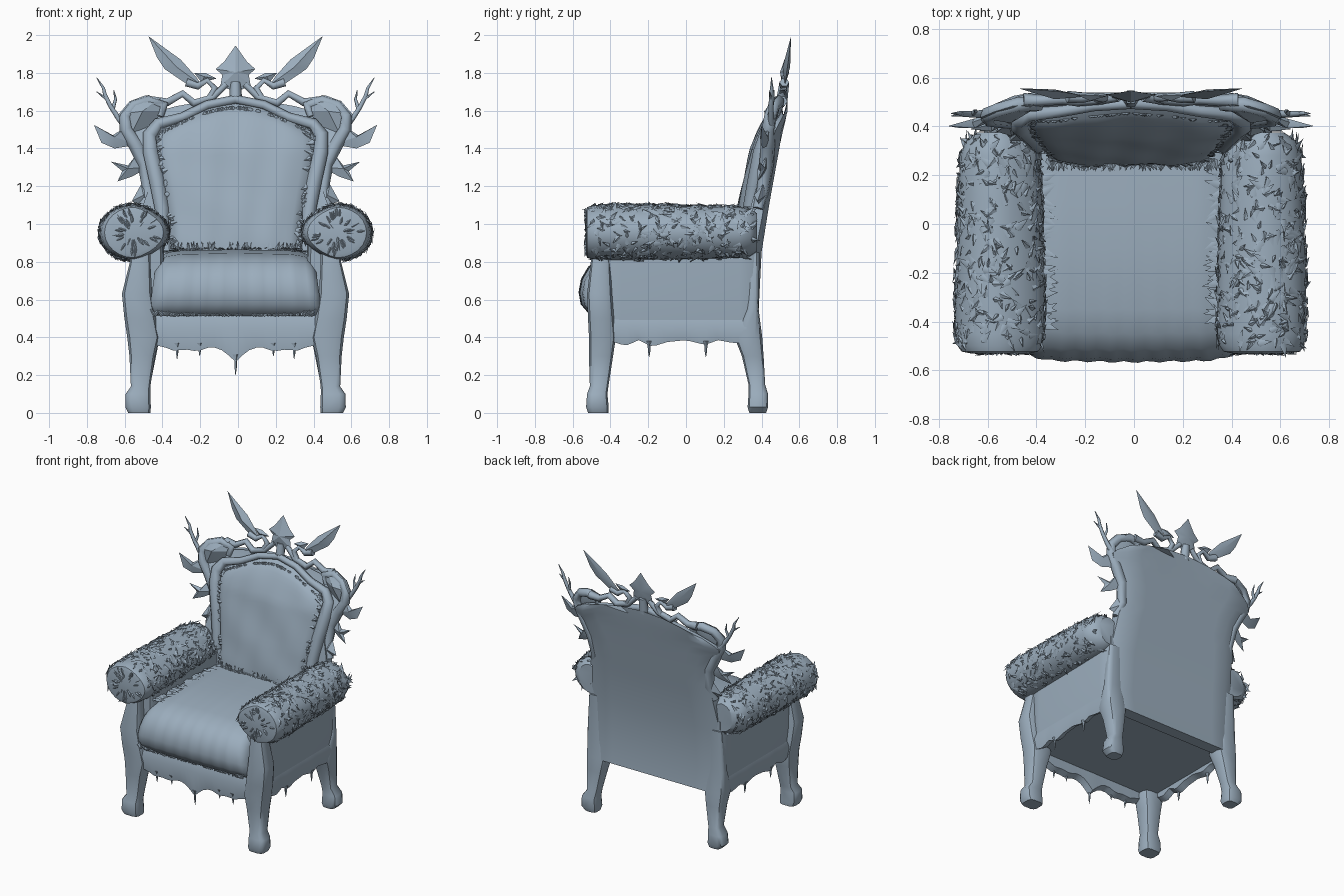
import bpy, bmesh, math, random
from mathutils import Vector as V

if "Cube" in bpy.data.objects:
    bpy.data.objects.remove(bpy.data.objects["Cube"])

random.seed(4)
XO = -0.013                     # the chair body sits slightly left of centre
mat = bpy.data.materials.new("slate blue")
mat.diffuse_color = (0.33, 0.42, 0.51, 1)
mat.use_nodes = True
mat.node_tree.nodes["Principled BSDF"].inputs["Base Color"].default_value = mat.diffuse_color


def mesh(name, verts, faces, angle=40):
    me = bpy.data.meshes.new(name)
    me.from_pydata([(v[0] + XO, v[1], v[2]) for v in verts], [], faces)
    bm = bmesh.new()
    bm.from_mesh(me)
    bmesh.ops.recalc_face_normals(bm, faces=bm.faces)
    bm.to_mesh(me)
    bm.free()
    me.shade_smooth()
    me.set_sharp_from_angle(angle=math.radians(angle))
    me.materials.append(mat)
    bpy.context.collection.objects.link(bpy.data.objects.new(name, me))


def loft(name, rings, angle=40):
    n, m = len(rings[0]), len(rings)
    faces = [(i * n + j, i * n + (j + 1) % n, (i + 1) * n + (j + 1) % n, (i + 1) * n + j)
             for i in range(m - 1) for j in range(n)]
    faces += [tuple(range(n)), tuple(range((m - 1) * n, m * n))]
    mesh(name, [p for r in rings for p in r], faces, angle)


def post(name, rows, s, k=0.55, n=12):
    # rows: z, x0, x1, y0, y1 lofted upwards as rounded rectangles
    rings = []
    for z, x0, x1, y0, y1 in rows:
        ring = []
        for i in range(n):
            a = math.tau * (i + 0.5) / n
            c, d = math.cos(a), math.sin(a)
            c, d = math.copysign(abs(c) ** k, c), math.copysign(abs(d) ** k, d)
            ring.append((s * ((x0 + x1) / 2 + c * (x1 - x0) / 2), (y0 + y1) / 2 + d * (y1 - y0) / 2, z))
        rings.append(ring)
    loft(name, rings)


def lerp(t, pts):
    for (a, va), (b, vb) in zip(pts, pts[1:]):
        if t <= b:
            return va + (vb - va) * max(0, (t - a) / (b - a))
    return pts[-1][1]


def back_y(x, z):
    # leaning rear surface of the backrest, side wings curling forward
    y = lerp(z, [(0.37, 0.4), (0.55, 0.385), (0.85, 0.4), (1.1, 0.44), (1.6, 0.53), (2, 0.585)])
    return y - 0.25 * max(0, abs(x) - 0.45)


def back_depth(z):
    # thickness of the panel, thinning towards the crown
    return lerp(z, [(1.1, .085), (1.4, .08), (1.66, .035)])


def tube(name, pts, radii, off=0.04):
    # tapered carved strand through (x, z) points following the back
    cu = bpy.data.curves.new(name, 'CURVE')
    cu.dimensions, cu.bevel_depth, cu.bevel_resolution = '3D', 1, 1
    cu.use_fill_caps = True
    sp = cu.splines.new('POLY')
    sp.points.add(len(pts) - 1)
    for p, (x, z), r in zip(sp.points, pts, radii):
        p.co = (x + XO, back_y(x, z) - (off if off else back_depth(z) + .01), z, 1)
        p.radius = r
    cu.materials.append(mat)
    bpy.context.collection.objects.link(bpy.data.objects.new(name, cu))


def leaf(name, pts, thick, off=0.04):
    # carved leaf: outline with a ridge point in front and behind
    n = len(pts)
    vs = [(x, back_y(x, z) - off, z) for x, z in pts]
    c = [sum(v[i] for v in vs) / n for i in range(3)]
    vs += [(c[0], c[1] - thick, c[2]), (c[0], c[1] + thick * 0.6, c[2])]
    mesh(name, vs, [(i, (i + 1) % n, n + k) for i in range(n) for k in (0, 1)], 25)


def spikes(name, samples):
    vs, fs = [], []
    for p, n, t, ln in samples:
        side = n.cross(t).normalized() * ln * 0.3
        b = len(vs)
        vs += [p + side, p - side, p + n * 0.008 - t * 0.01, p + t * ln + n * random.uniform(0.002, 0.016)]
        fs += [(b, b + 2, b + 3), (b + 2, b + 1, b + 3), (b, b + 1, b + 2), (b, b + 1, b + 3)]
    mesh(name, vs, fs, 60)


def box(name, x0, x1, y0, y1, z0, z1):
    loft(name, [[(x0, y0, z), (x1, y0, z), (x1, y1, z), (x0, y1, z)] for z in (z0, z1)])


# ---- padded arms, their fur, legs and side walls
ARM = [(-0.53, 0.66), (-0.523, 0.86), (-0.5, 0.95), (-0.45, 1), (-0.3, 1), (-0.1, 0.97), (0.1, 0.94),
       (0.28, 0.89), (0.34, 0.78), (0.375, 0.5)]


def arm_pt(s, y, a):
    k = lerp(y, ARM)
    c, d = math.cos(a), math.sin(a)
    tilt = -0.03 * c if c < 0 else 0
    return V((s * (0.537 + 0.182 * k * c), y, 0.955 + 0.146 * d * (0.4 + 0.6 * k) - tilt * d)), V((s * c, 0, d)).normalized()


FRONT = [(0, .45, .57, -.52, -.41), (.03, .447, .585, -.53, -.408), (.1, .45, .583, -.525, -.415),
         (.14, .45, .555, -.51, -.41), (.3, .425, .563, -.515, -.385), (.4, .40, .575, -.515, -.37),
         (.5, .42, .59, -.52, -.38), (.63, .44, .603, -.525, -.39), (.8, .45, .56, -.505, -.4), (.9, .45, .56, -.5, -.4)]
REAR = [(0, .46, .55, .335, .425), (.03, .45, .58, .325, .435), (.1, .455, .575, .33, .435),
        (.15, .45, .54, .33, .42), (.3, .42, .55, .295, .412), (.4, .40, .56, .255, .405),
        (.55, .42, .56, .32, .385), (.85, .44, .54, .33, .39)]
for s, side in ((-1, "left"), (1, "right")):
    loft(side + "_arm", [[arm_pt(s, y, math.tau * i / 24)[0] for i in range(24)] for y, _ in ARM])
    fur = []
    for _ in range(560):
        p, n = arm_pt(s, random.uniform(-0.5, 0.36), random.uniform(-1.4, 3.7))
        t = V((random.uniform(-1, 1), random.uniform(-1, 1), random.uniform(-1, 1)))
        fur.append((p, n, (t - n * t.dot(n)).normalized(), random.uniform(0.025, 0.06)))
    for _ in range(40):
        a, r = random.uniform(0, 6.28), random.uniform(0.04, 0.12)
        p = V((s * 0.54 + r * math.cos(a), -0.526, 0.955 + 0.85 * r * math.sin(a)))
        fur.append((p, V((0, -1, 0)), V((math.cos(a), 0, math.sin(a))), 0.035))
    spikes(side + "_arm_fur", fur)
    post(side + "_front_leg", FRONT, s)
    post(side + "_rear_leg", REAR, s)
    post(side + "_side_wall", [(.42, .38, .54, -.44, .38), (.6, .37, .555, -.44, .38), (.92, .38, .55, -.44, .38)], s, 0.2)


# ---- carved aprons with scalloped lower edge and drips
def apron(name, a, b, bottom, place):
    rings = []
    for i in range(25):
        t = a + (b - a) * i / 24
        zb = lerp(t, bottom)
        rings.append([place(t, d, z) for d, z in ((0, .52), (.025, .45), (.012, zb), (-.03, zb + .02), (-.04, .52))])
    loft(name, rings, 35)


def drip(name, x, y, z0, z1, r=0.012):
    loft(name, [[(x + r * k * math.cos(i * 1.2566), y + r * k * math.sin(i * 1.2566), z0 + (z1 - z0) * h)
                 for i in range(5)] for h, k in ((0, 1.6), (.3, .7), (.6, .6), (1, .1))])


half = [(0, .27), (.03, .30), (.09, .345), (.15, .345), (.2, .325), (.26, .335), (.33, .33), (.38, .35), (.44, .36)]
apron("front_apron", -.44, .44, [(-x, z) for x, z in half[:0:-1]] + half, lambda t, d, z: (t, -.475 - d, z))
for x, zt in ((0, .2), (-.31, .285), (.31, .285), (-.19, .3), (.2, .3)):
    drip("front_drip", x, -.48, .37 if x else .31, zt)
for s in (-1, 1):
    apron("side_apron", -.4, .32, [(-.4, .38), (-.32, .355), (-.25, .385), (-.18, .35), (-.1, .375), (0, .385),
                                   (.1, .36), (.17, .385), (.25, .37), (.32, .37)], lambda t, d, z: (s * (.535 + d), t, z))
    for y in (-.195, .105):
        drip("side_drip", s * .54, y, .38, .295)
box("seat_base", -.5, .5, -.46, .38, .42, .54)

# ---- seat cushion, lofted across the width and narrowing upwards
prof = [(.3, .5), (-.1, .5), (-.42, .5), (-.51, .52), (-.555, .575), (-.566, .64), (-.553, .71), (-.515, .775),
        (-.45, .82), (-.35, .845), (-.1, .865), (.1, .865), (.3, .86)]
rings = []
for i in range(31):
    u = -1 + i / 15
    k = lerp(abs(u), [(0, 1), (.7, .985), (.87, .95), (.95, .91), (1, .84)])
    wr = 0.004 * math.sin(i * 1.9)
    rings.append([((.46 - .12 * max(0, z - .52)) * u, y * (0.4 + 0.6 * k) + wr * (z > .55), .5 + (z - .5) * k)
                  for y, z in prof])
loft("seat_cushion", rings, 60)

# ---- back panel: leaning plate, wider at the scrolled shoulders, arched top
rows = [(.39, .52), (.55, .53), (.85, .52), (1.1, .49), (1.2, .455), (1.33, .475), (1.43, .53), (1.5, .58),
        (1.57, .59), (1.62, .565), (1.66, .48)]
us = [-1, -.85, -.65, -.35, 0, .35, .65, .85, 1]
rings = []
for z, w in rows:
    def pz(u):
        return z - .35 * (u * w) ** 2 * max(0, (z - 1.45) / .2)
    front = [(u * w, back_y(u * w, z) - back_depth(z), pz(u)) for u in us]
    rear = [(u * w, back_y(u * w, z) - (.015 if abs(u) == 1 else 0), pz(u)) for u in us[::-1]]
    rings.append(front + rear)
loft("back_panel", rings)

# ---- back cushion: bulging grid with arched top
N = 24


def cushion_pt(u, v):
    w = lerp(v, [(0, .35), (.2, .355), (.45, .385), (.75, .425), (.9, .43), (1, .40)])
    top = 1.64 - 0.15 * abs(u) ** 1.7
    z = .84 + v * (top - .84)
    edge = (max(0, 1 - abs(u) ** 5) * max(0, 1 - (2 * v - 1) ** 6 * (1 if v > .5 else .3))) ** .5
    bulge = (.085 - .02 * v) * edge + .006 * math.sin(9 * u + 5 * v) * math.sin(8 * v - 4 * u) * edge
    return V((u * w, back_y(0, z) - back_depth(z) - bulge, z))


vs = [cushion_pt(-1 + 2 * i / N, j / N) for j in range(N + 1) for i in range(N + 1)]
mesh("back_cushion", vs, [(j * (N + 1) + i, j * (N + 1) + i + 1, (j + 1) * (N + 1) + i + 1, (j + 1) * (N + 1) + i)
                          for j in range(N) for i in range(N)], 60)

# ---- frayed fringe around both cushions
fringe = []
FWD, UP = V((0, -1, 0)), V((0, 0, 1))
for _ in range(85):
    u = random.choice((-1, 1)) * random.uniform(.92, .98)
    p = cushion_pt(u, random.uniform(.02, 1))
    fringe.append((p, FWD, V((-u, 0, random.uniform(-.6, .6))).normalized(), .045))
    p = cushion_pt(random.uniform(-.95, .95), random.choice((.03, .97)))
    fringe.append((p, FWD, V((random.uniform(-.5, .5), 0, 1 if p.z < 1.2 else -1)).normalized(), .045))
    p = V((random.uniform(-.43, .43), -.505, .52))
    fringe.append((p, FWD, V((random.uniform(-.8, .8), 0, .5)).normalized(), .04))
    s = random.choice((-1, 1))
    p = V((s * random.uniform(.35, .38), random.uniform(-.42, .22), .85))
    fringe.append((p, UP, V((-s, random.uniform(-.7, .7), 0)).normalized(), .06))
    p = V((random.uniform(-.35, .35), .26, .862))
    fringe.append((p, UP, V((random.uniform(-.7, .7), -1, 0)).normalized(), .045))
spikes("cushion_fringe", fringe)

# ---- carved frame: mouldings, scrolls, leaves, twigs and blades on both sides
for s in (-1, 1):
    def P(*pts):
        return [(s * x, z) for x, z in pts]
    tube("inner_moulding", P((.38, .95), (.39, 1.08), (.415, 1.22), (.45, 1.38), (.455, 1.47), (.41, 1.53), (.28, 1.565),
                             (.15, 1.63), (0, 1.66)), [.035, .042, .045, .045, .04, .032, .026, .024, .024], 0)
    tube("outer_moulding", P((.49, 1.08), (.46, 1.18), (.48, 1.32), (.53, 1.42), (.58, 1.5), (.585, 1.57), (.54, 1.625),
                             (.46, 1.65), (.38, 1.63), (.40, 1.57)), [.03, .035, .04, .04, .036, .034, .032, .033, .03, .02], .045)
    tube("crown_scroll", P((.44, 1.65), (.36, 1.645), (.28, 1.69), (.22, 1.64), (.12, 1.67), (.05, 1.74)),
         [.03, .024, .022, .024, .02, .018], .03)
    tube("crown_curl", P((.26, 1.75), (.20, 1.73), (.15, 1.76), (.11, 1.72), (.14, 1.66)), [.025, .022, .016, .018, .02], .03)
    leaf("shoulder_leaf", P((.38, 1.60), (.40, 1.67), (.48, 1.68), (.56, 1.65), (.62, 1.58), (.55, 1.48), (.45, 1.52)), .05, .05)
    leaf("crown_blade", P((.18, 1.735), (.21, 1.78), (.29, 1.87), (.462, 1.995), (.415, 1.88), (.375, 1.82), (.25, 1.735)), .025, .025)
    leaf("crown_leaflet", P((.10, 1.77), (.16, 1.80), (.22, 1.80), (.18, 1.75)), .02, .03)
    leaf("outer_leaf", P((.52, 1.42), (.57, 1.52), (.65, 1.47), (.75, 1.525), (.71, 1.43), (.64, 1.40)), .025)
    leaf("lower_leaf", P((.46, 1.30), (.53, 1.36), (.57, 1.31), (.66, 1.33), (.60, 1.28), (.625, 1.225), (.55, 1.25)), .025)
    leaf("elbow_leaf", P((.44, 1.08), (.46, 1.2), (.50, 1.21), (.55, 1.12)), .04)
    tube("twig", P((.57, 1.5), (.62, 1.56), (.66, 1.62), (.69, 1.68), (.70, 1.72), (.735, 1.775)),
         [.022, .016, .013, .012, .009, .002], .03)
    tube("twig_branch", P((.65, 1.61), (.635, 1.66), (.645, 1.71)), [.011, .008, .002], .03)
    tube("twig_fork", P((.68, 1.66), (.735, 1.70)), [.01, .002], .03)

# ---- central finial
leaf("finial", [(0, 1.945), (-.06, 1.86), (-.105, 1.82), (-.07, 1.79), (-.08, 1.73), (0, 1.70),
                (.08, 1.73), (.07, 1.79), (.105, 1.82), (.06, 1.86)], .03, .03)
tube("finial_stem", [(0, 1.64), (0, 1.75)], [.035, .03], .03)
